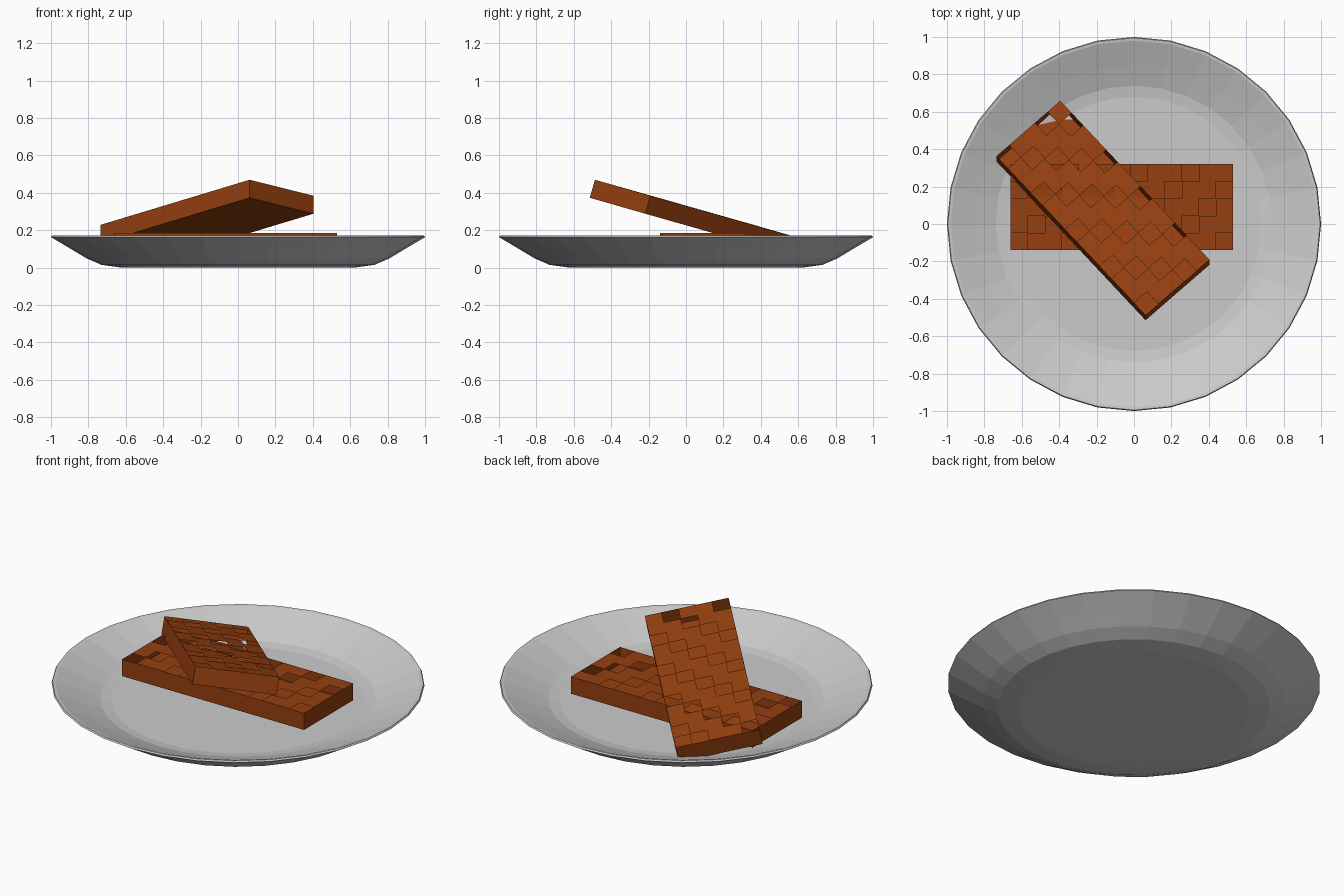
import bpy, bmesh, math
from mathutils import Matrix, Vector

if "Cube" in bpy.data.objects:
    bpy.data.objects.remove(bpy.data.objects["Cube"])

def finish(name, bm, mat=None):
    me = bpy.data.meshes.new(name)
    bm.to_mesh(me)
    bm.free()
    ob = bpy.data.objects.new(name, me)
    bpy.context.collection.objects.link(ob)
    if mat:
        me.materials.append(mat)
    return ob

# Plate: profile (radius, height) from underside centre, round the rim, to the inner floor
SIDES = 32
profile = [(0.62, 0.0), (0.73, 0.015), (0.81, 0.05), (0.91, 0.11), (1.0, 0.163),
           (0.995, 0.172), (0.98, 0.17), (0.93, 0.15), (0.85, 0.118),
           (0.74, 0.077), (0.68, 0.068)]
bm = bmesh.new()
rings = []
for r, z in profile:
    rings.append([bm.verts.new((r * math.cos(2 * math.pi * i / SIDES),
                                r * math.sin(2 * math.pi * i / SIDES), z))
                  for i in range(SIDES)])
for a, b in zip(rings, rings[1:]):
    for i in range(SIDES):
        k = (i + 1) % SIDES
        bm.faces.new((a[i], a[k], b[k], b[i]))
bm.faces.new(rings[0][::-1])
bm.faces.new(rings[-1])
finish("plate", bm)

# Waffles: hollow box whose top is a 5 x 13 grid with every third diagonal open
brown = bpy.data.materials.new("waffle_brown")
brown.diffuse_color = (0.3, 0.05, 0.005, 1)
brown.use_nodes = True
brown.node_tree.nodes["Principled BSDF"].inputs["Base Color"].default_value = brown.diffuse_color
WIDTH, LENGTH, THICK, NU, NV = 0.46, 1.19, 0.1, 5, 13

def waffle(name, corner, u, v):
    """corner: top corner; u: short direction, v: long direction."""
    u, v = Vector(u).normalized(), Vector(v).normalized()
    n = u.cross(v).normalized()
    v = n.cross(u)
    bm = bmesh.new()
    grid = [[bm.verts.new((WIDTH * i / NU, LENGTH * j / NV, 0))
             for j in range(NV + 1)] for i in range(NU + 1)]
    for i in range(NU):
        for j in range(NV):
            if (i + j) % 3:
                bm.faces.new((grid[i][j], grid[i + 1][j],
                              grid[i + 1][j + 1], grid[i][j + 1]))
    # side walls and solid underside
    rect = [(0, 0), (WIDTH, 0), (WIDTH, LENGTH), (0, LENGTH)]
    top = [bm.verts.new((x, y, 0)) for x, y in rect]
    low = [bm.verts.new((x, y, -THICK)) for x, y in rect]
    for i in range(4):
        k = (i + 1) % 4
        bm.faces.new((low[i], low[k], top[k], top[i]))
    bm.faces.new(low[::-1])
    m = Matrix((u, v, n)).transposed().to_4x4()
    m.translation = Vector(corner)
    bm.transform(m)
    return finish(name, bm, brown)

waffle("flat_waffle", (0.53, -0.14, 0.186), (0, 1, 0), (-1, 0, 0))
waffle("leaning_waffle", (0.062, -0.487, 0.47), (0.34, 0.295, -0.085), (-0.79, 0.845, -0.24))
